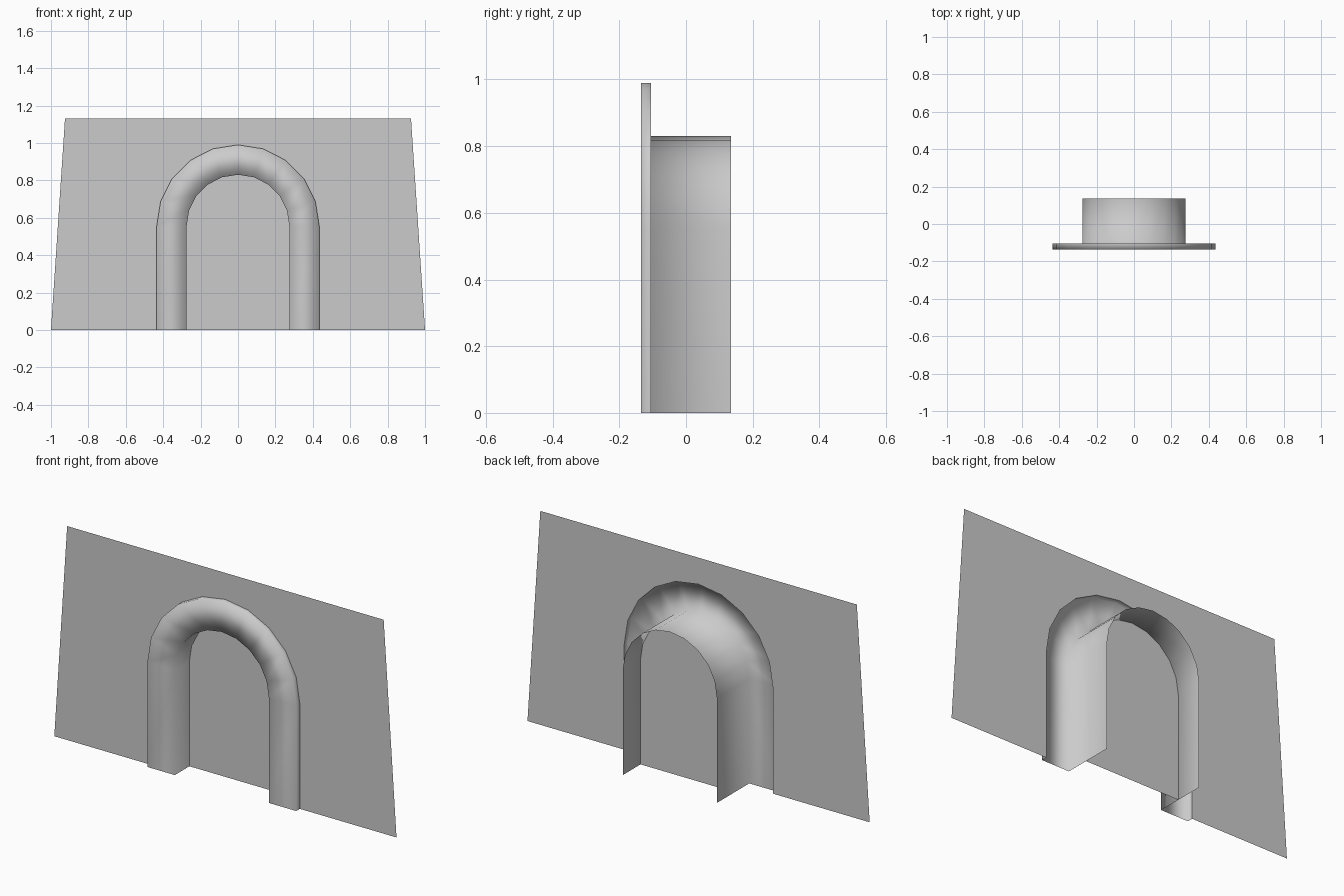
import bpy, bmesh, math

if "Cube" in bpy.data.objects:
    bpy.data.objects.remove(bpy.data.objects["Cube"])

SPRING = 0.555      # height where the arch starts to curve
R_IN, R_OUT = 0.275, 0.435
Y_FRONT, Y_WALL, Y_DOOR, Y_BACK = -0.135, -0.105, -0.013, 0.135
SEG = 10            # segments of the half circle


def arch_path(r, y):
    """Points of an arch from the left foot over the top to the right foot."""
    pts = [(-r, y, 0)]
    for i in range(SEG + 1):
        a = math.pi * (1 - i / SEG)
        pts.append((r * math.cos(a), y, SPRING + r * math.sin(a)))
    return pts + [(r, y, 0)]


def make(name, build, smooth=False):
    bm = bmesh.new()
    build(bm)
    for f in bm.faces:
        f.smooth = smooth
    me = bpy.data.meshes.new(name)
    bm.to_mesh(me)
    bm.free()
    ob = bpy.data.objects.new(name, me)
    bpy.context.collection.objects.link(ob)
    return ob


# Wall: tapered sheet with an arched opening
def wall(bm):
    outline = [(1, Y_WALL, 0), (0.925, Y_WALL, 1.13),
               (-0.925, Y_WALL, 1.13), (-1, Y_WALL, 0)]
    bm.faces.new([bm.verts.new(p) for p in arch_path(R_OUT, Y_WALL) + outline])
    bm.normal_update()
    if bm.faces[:][0].normal.y > 0:
        bmesh.ops.reverse_faces(bm, faces=bm.faces[:])
    bmesh.ops.triangulate(bm, faces=bm.faces[:])


# Arch surround: outer lip, flat front band and deep barrel lining
def surround(bm):
    profile = [(R_OUT, Y_WALL), (R_OUT, Y_FRONT), (R_IN, Y_FRONT), (R_IN, Y_BACK)]
    rows = [[bm.verts.new(p) for p in arch_path(r, y)] for r, y in profile]
    for a, b in zip(rows, rows[1:]):
        for i in range(len(a) - 1):
            bm.faces.new((a[i], b[i], b[i + 1], a[i + 1]))
    bm.normal_update()
    front = [f for f in bm.faces if abs(f.normal.y) > 0.9]
    if front[0].normal.y > 0:
        bmesh.ops.reverse_faces(bm, faces=bm.faces[:])


# Door: two leaves meeting on the centre line, set inside the barrel
def door(bm):
    path = arch_path(R_IN, Y_DOOR)
    mid = len(path) // 2
    foot = bm.verts.new((0, Y_DOOR, 0))
    vs = [bm.verts.new(p) for p in path]
    if len(path) % 2 == 0:
        raise ValueError("arch needs a vertex on the centre line")
    bm.faces.new([foot] + vs[mid::-1][::1])
    bm.faces.new([foot] + vs[:mid - 1:-1])
    bm.normal_update()
    for f in bm.faces[:]:
        if f.normal.y > 0:
            f.normal_flip()


make("wall", wall)
make("arch_surround", surround, smooth=True)
make("door", door)
